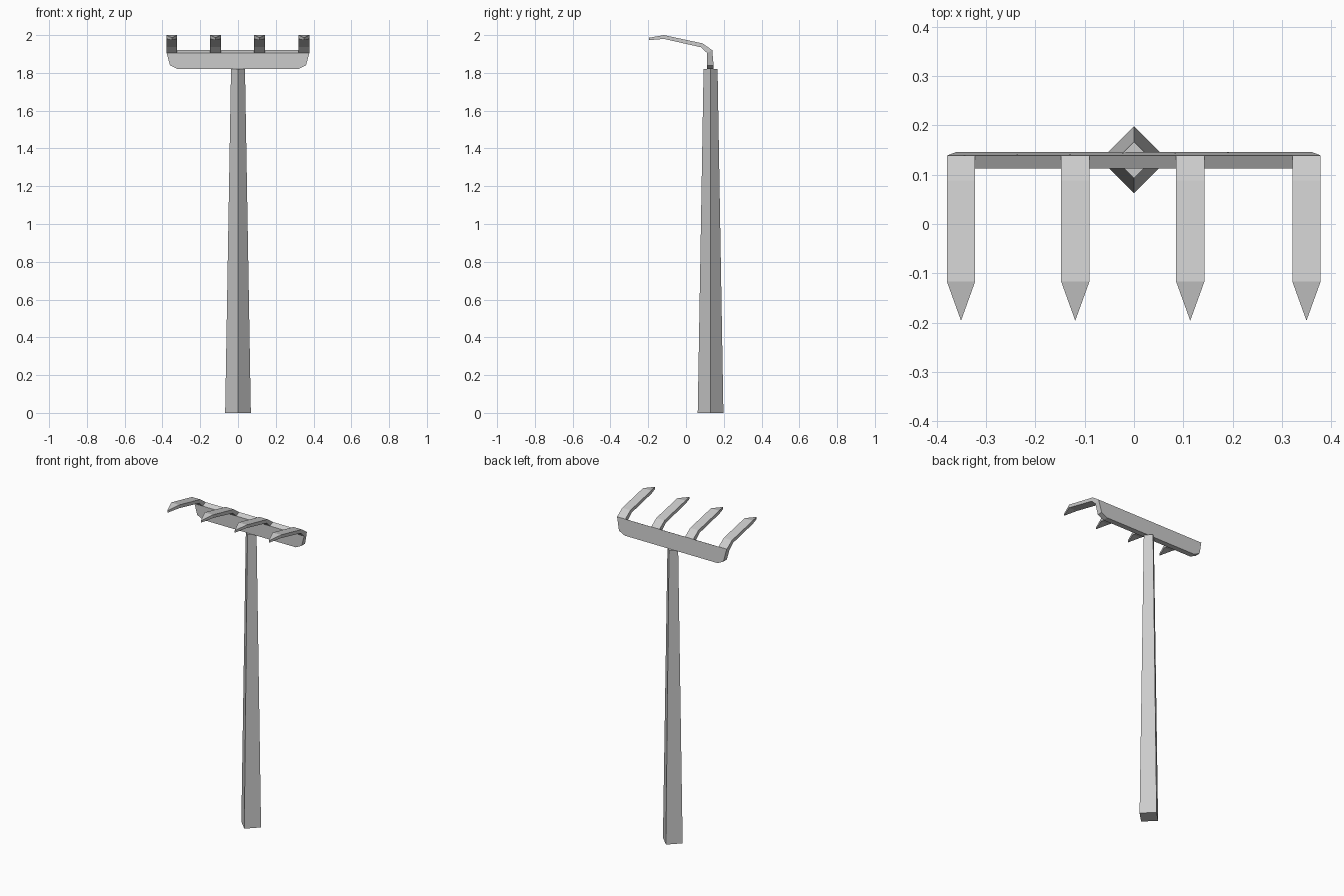
import bpy, bmesh, math
from mathutils import Vector

cube = bpy.data.objects.get("Cube")
if cube:
    bpy.data.objects.remove(cube, do_unlink=True)

grey = bpy.data.materials.new("plain_grey")
grey.use_nodes = True
colour = (0.6, 0.6, 0.6, 1)
grey.diffuse_color = colour
grey.node_tree.nodes["Principled BSDF"].inputs["Base Color"].default_value = colour


def finish(bm, name):
    bmesh.ops.recalc_face_normals(bm, faces=bm.faces)
    mesh = bpy.data.meshes.new(name)
    bm.to_mesh(mesh)
    bm.free()
    mesh.materials.append(grey)
    obj = bpy.data.objects.new(name, mesh)
    bpy.context.collection.objects.link(obj)
    return obj


def loft(bm, rings):
    """Bridge equal-length rings of points and cap both ends."""
    loops = [[bm.verts.new(p) for p in ring] for ring in rings]
    n = len(loops[0])
    for a, b in zip(loops, loops[1:]):
        for i in range(n):
            j = (i + 1) % n
            bm.faces.new((a[i], a[j], b[j], b[i]))
    bm.faces.new(loops[0])
    bm.faces.new(loops[-1])


# Tapered diamond-section handle
bm = bmesh.new()
bmesh.ops.create_cone(bm, cap_ends=True, segments=4, radius1=0.068, radius2=0.037, depth=1.82)
bmesh.ops.translate(bm, vec=Vector((0, 0.13, 0.91)), verts=bm.verts)
finish(bm, "handle")

# Crossbar with clipped lower corners and a slanted top edge
half = [(0.32, 1.82), (0.36, 1.84), (0.378, 1.905)]
outline = half + [(-x, z) for x, z in reversed(half)]
front = [(x, 0.112, z) for x, z in outline]
back = [(x, 0.139 if z > 1.9 else 0.146, z + (0.015 if z > 1.9 else 0)) for x, z in outline]
bm = bmesh.new()
loft(bm, [front, back])
finish(bm, "crossbar")

# Bent, pointed tines: (y, top z, y of underside, underside z, half width)
stations = [
    (0.139, 1.92, 0.112, 1.905, 0.0285),
    (0.088, 1.956, 0.078, 1.936, 0.0285),
    (-0.117, 2.0, -0.117, 1.98, 0.0285),
]
for k, cx in enumerate((-0.3505, -0.119, 0.114, 0.3495)):
    bm = bmesh.new()
    rings = [[(cx - w, y, z), (cx + w, y, z), (cx + w, yu, zu), (cx - w, yu, zu)]
             for y, z, yu, zu, w in stations]
    loft(bm, rings)
    # Replace the blunt end with a wedge meeting at a short upright edge
    bm.faces.ensure_lookup_table()
    end = bm.faces[-1]
    tl, tr, br, bl = list(end.verts)
    bm.faces.remove(end)
    tip_top = bm.verts.new((cx, -0.196, 1.986))
    tip_low = bm.verts.new((cx, -0.196, 1.973))
    for f in ((tl, tr, tip_top), (bl, br, tip_low),
              (tr, br, tip_low, tip_top), (tl, bl, tip_low, tip_top)):
        bm.faces.new(f)
    finish(bm, f"tine_{k + 1}")
